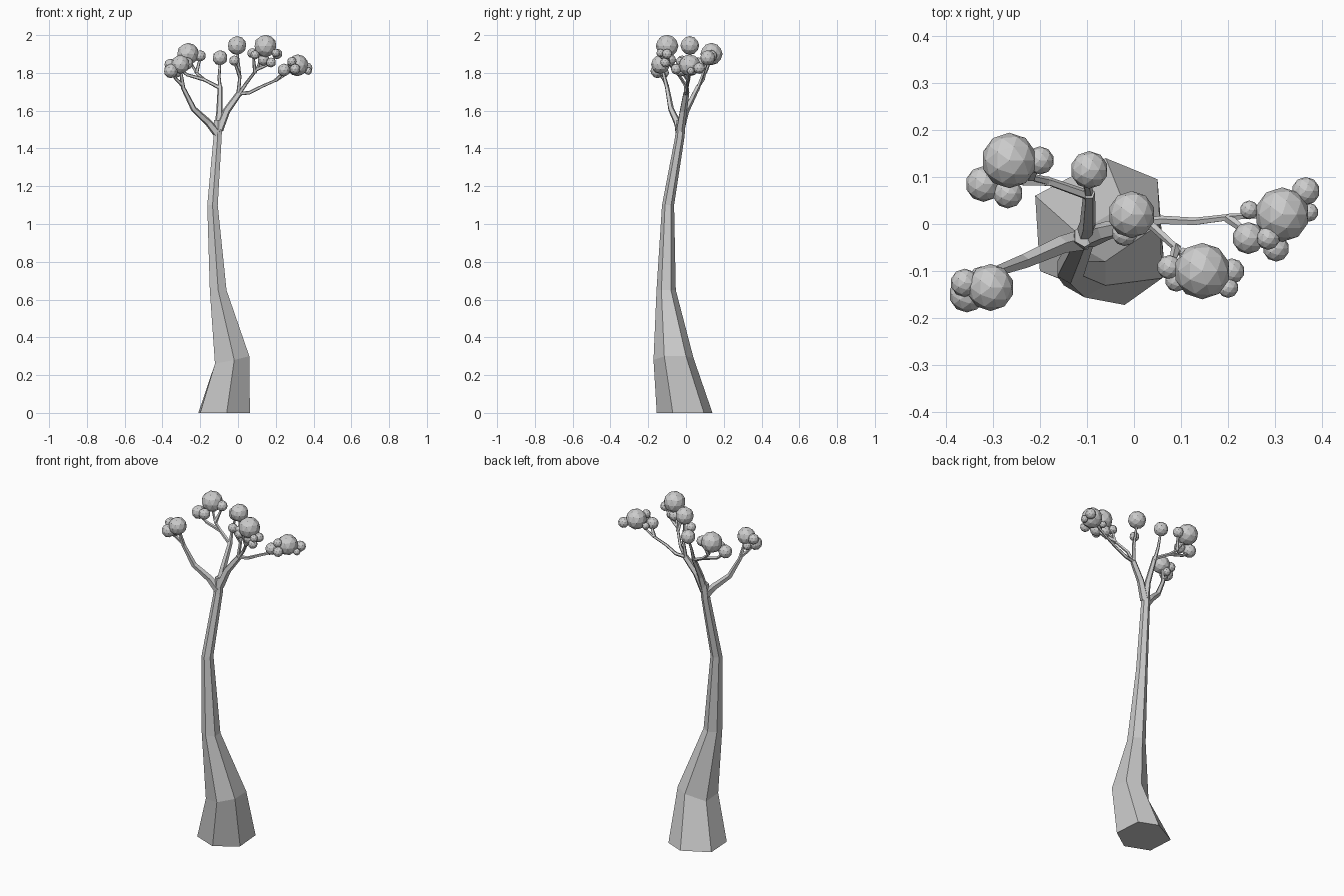
import bpy
import bmesh
import math
from mathutils import Vector

cube = bpy.data.objects.get("Cube")
if cube:
    bpy.data.objects.remove(cube)

grey = bpy.data.materials.new("plain_grey")
grey.use_nodes = True
COLOUR = (0.6, 0.6, 0.6, 1)
grey.diffuse_color = COLOUR
grey.node_tree.nodes["Principled BSDF"].inputs["Base Color"].default_value = COLOUR


def finish(name, bm):
    bmesh.ops.recalc_face_normals(bm, faces=bm.faces)
    mesh = bpy.data.meshes.new(name)
    bm.to_mesh(mesh)
    bm.free()
    mesh.materials.append(grey)
    obj = bpy.data.objects.new(name, mesh)
    bpy.context.collection.objects.link(obj)
    return obj


def loft(name, rings):
    """Skin a stack of rings and cap both ends."""
    bm = bmesh.new()
    loops = [[bm.verts.new(p) for p in ring] for ring in rings]
    n = len(loops[0])
    for a, b in zip(loops, loops[1:]):
        for i in range(n):
            j = (i + 1) % n
            bm.faces.new((a[i], a[j], b[j], b[i]))
    bm.faces.new(loops[0])
    bm.faces.new(loops[-1])
    return finish(name, bm)


def flat_ring(x, y, z, r):
    """Level hexagon with one corner facing the front."""
    return [(x + r * math.sin(i * math.pi / 3), y - r * math.cos(i * math.pi / 3), z)
            for i in range(6)]


def limb(name, points, r0, r1, sides=5):
    """Tapered faceted tube through the points."""
    pts = [Vector(p) for p in points]
    rings = []
    side = None
    for k, p in enumerate(pts):
        t = (pts[min(k + 1, len(pts) - 1)] - pts[max(k - 1, 0)]).normalized()
        ref = side if side else Vector((0, 1, 0))
        side = (ref - t * ref.dot(t)).normalized()
        up = t.cross(side)
        r = r0 + (r1 - r0) * k / (len(pts) - 1)
        angles = [2 * math.pi * i / sides for i in range(sides)]
        rings.append([p + (side * math.cos(a) + up * math.sin(a)) * r for a in angles])
    return loft(name, rings)


def ball(name, x, y, z, r):
    bm = bmesh.new()
    bmesh.ops.create_icosphere(bm, subdivisions=2, radius=r)
    bmesh.ops.translate(bm, verts=bm.verts, vec=(x, y, z))
    return finish(name, bm)


# Trunk: irregular flared foot, then regular hexagons up to the fork
foot = [(-.06, -.155, 0), (.063, -.07, 0), (.05, .095, 0),
        (-.06, .14, 0), (-.21, .06, 0), (-.2, -.1, 0)]
knee = [(-.02, -.172, .28), (.06, -.115, .3), (.055, 0, .3),
        (-.02, .04, .29), (-.12, -.02, .25), (-.122, -.13, .26)]
loft("trunk", [foot, knee,
               flat_ring(-.105, -.105, .65, .051),
               flat_ring(-.135, -.095, 1.1, .032),
               flat_ring(-.108, -.033, 1.46, .025),
               flat_ring(-.105, -.025, 1.55, .024)])

# Main branches
limb("left_branch", [(-.11, -.035, 1.48), (-.155, -.045, 1.535), (-.235, -.08, 1.61),
                     (-.29, -.1, 1.72), (-.305, -.125, 1.82)], .024, .008)
limb("middle_branch", [(-.105, -.03, 1.5), (-.098, 0, 1.6), (-.095, .065, 1.73)],
     .022, .013)
limb("right_branch", [(-.1, -.03, 1.5), (-.06, -.015, 1.6), (.005, 0, 1.69)],
     .024, .017)

# Thin twigs
twigs = {
    "middle_twig": [(-.095, .06, 1.71), (-.1, .085, 1.78), (-.095, .115, 1.87)],
    "left_back_twig": [(-.095, .06, 1.72), (-.18, .09, 1.765), (-.22, .1, 1.8),
                       (-.265, .13, 1.88)],
    "left_back_side_twig": [(-.18, .09, 1.765), (-.27, .09, 1.79), (-.32, .085, 1.83)],
    "left_back_small_twig": [(-.22, .1, 1.8), (-.2, .135, 1.88)],
    "left_front_twig": [(-.29, -.1, 1.73), (-.33, -.12, 1.77), (-.355, -.15, 1.81)],
    "crown_twig": [(0, 0, 1.68), (.01, .01, 1.78), (-.005, .02, 1.93)],
    "crown_side_twig": [(.01, .01, 1.78), (-.02, -.025, 1.86)],
    "right_twig": [(0, 0, 1.69), (.06, .008, 1.695), (.13, .005, 1.73),
                   (.21, .015, 1.765), (.31, .02, 1.83)],
    "right_small_twig": [(.2, .013, 1.76), (.25, -.025, 1.81)],
    "front_twig": [(0, 0, 1.68), (.04, -.005, 1.74), (.1, -.06, 1.82),
                   (.145, -.1, 1.93)],
    "front_side_twig": [(.09, -.05, 1.8), (.08, -.09, 1.9)],
    "front_far_twig": [(.1, -.06, 1.82), (.17, -.09, 1.85), (.21, -.1, 1.9)],
}
for name, path in twigs.items():
    limb(name, path, .011, .006)

# Leaf balls, grouped by cluster
clusters = {
    "left_front_leaf": [(-.305, -.135, 1.845, .05), (-.355, -.15, 1.81, .038),
                        (-.36, -.125, 1.845, .03), (-.325, -.115, 1.8, .025)],
    "left_back_leaf": [(-.265, .135, 1.9, .059), (-.32, .085, 1.84, .038),
                       (-.268, .065, 1.85, .032), (-.2, .135, 1.89, .03)],
    "middle_leaf": [(-.095, .115, 1.88, .04)],
    "crown_leaf": [(-.005, .02, 1.945, .05), (-.02, -.02, 1.865, .027)],
    "front_leaf": [(.145, -.1, 1.942, .06), (.075, -.092, 1.905, .026),
                   (.09, -.12, 1.895, .024), (.135, -.085, 1.87, .032),
                   (.175, -.11, 1.855, .026), (.208, -.1, 1.9, .027),
                   (.2, -.135, 1.905, .022)],
    "right_leaf": [(.315, .02, 1.84, .058), (.365, .07, 1.825, .03),
                   (.372, .025, 1.81, .02), (.245, .03, 1.82, .02),
                   (.243, -.03, 1.815, .034), (.285, -.03, 1.86, .025),
                   (.302, -.052, 1.82, .028)],
}
for name, balls in clusters.items():
    for n, b in enumerate(balls, 1):
        ball(f"{name}_{n}", *b)
